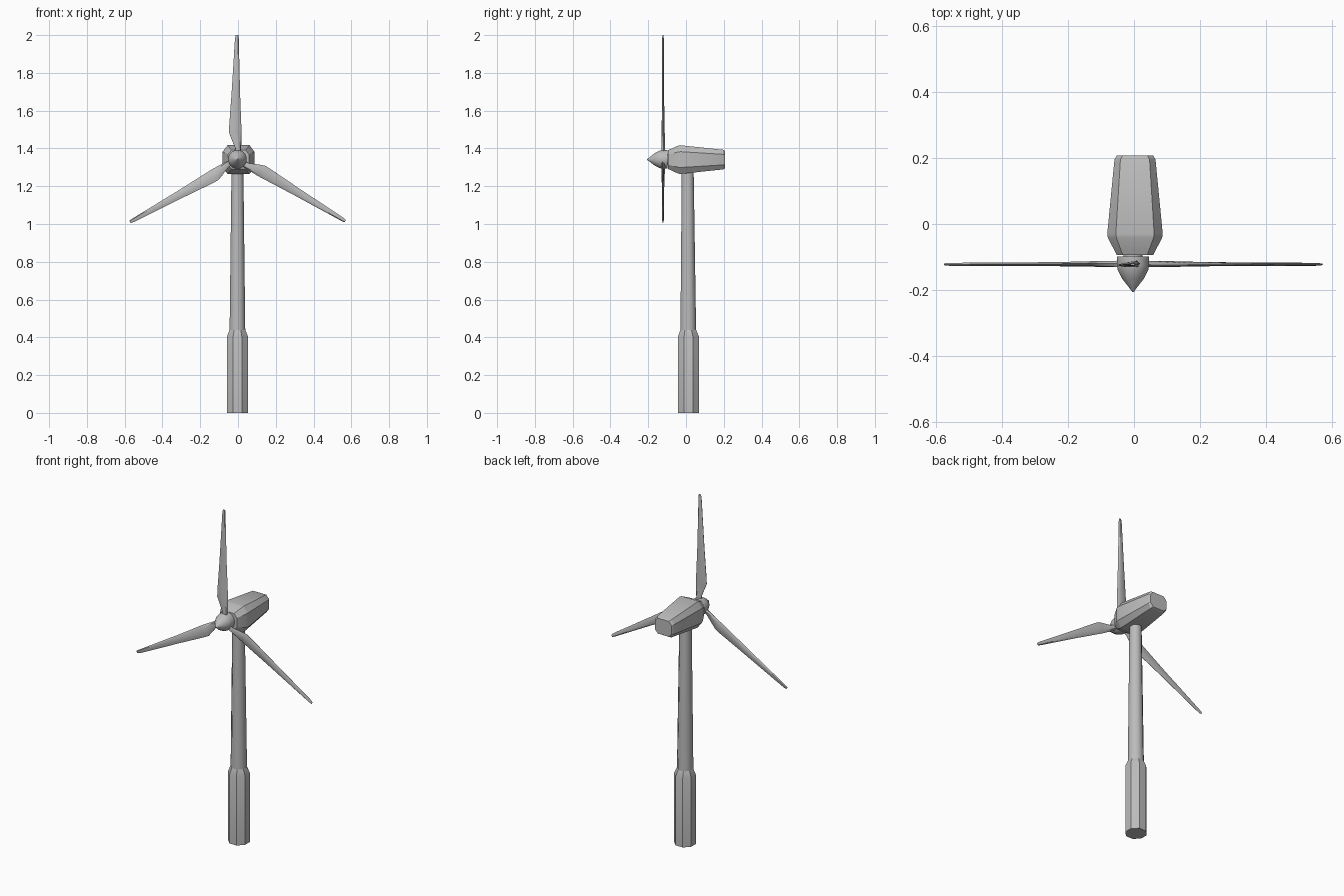
import bpy, bmesh, math
from mathutils import Matrix, Vector

cube = bpy.data.objects.get("Cube")
if cube:
    bpy.data.objects.remove(cube, do_unlink=True)

GREY = (0.5, 0.5, 0.5, 1.0)
mat = bpy.data.materials.new("light grey")
mat.use_nodes = True
mat.diffuse_color = GREY
mat.node_tree.nodes["Principled BSDF"].inputs["Base Color"].default_value = GREY


def loft(name, rings, angle):
    """Skin a list of equal-length point rings, with capped ends."""
    bm = bmesh.new()
    loops = [[bm.verts.new(p) for p in ring] for ring in rings]
    n = len(loops[0])
    for a, b in zip(loops, loops[1:]):
        for i in range(n):
            j = (i + 1) % n
            bm.faces.new((a[i], a[j], b[j], b[i]))
    bm.faces.new(loops[0][::-1])
    bm.faces.new(loops[-1])
    bmesh.ops.recalc_face_normals(bm, faces=bm.faces)
    mesh = bpy.data.meshes.new(name)
    bm.to_mesh(mesh)
    bm.free()
    obj = bpy.data.objects.new(name, mesh)
    bpy.context.collection.objects.link(obj)
    mesh.materials.append(mat)
    bpy.ops.object.select_all(action='DESELECT')
    bpy.context.view_layer.objects.active = obj
    obj.select_set(True)
    bpy.ops.object.shade_smooth_by_angle(angle=math.radians(angle))
    return obj


def circle(r, n):
    turn = math.pi / n
    return [(r * math.cos(turn * (2 * i + 1)), r * math.sin(turn * (2 * i + 1)))
            for i in range(n)]


# Tower: octagonal foot, shoulder and tapering mast
def tower_ring(r, z, y):
    return [(-0.003 + u, y + v, z) for u, v in circle(r, 8)]


loft("tower_base", [tower_ring(0.06, 0, 0.013), tower_ring(0.06, 0.405, 0.013),
                    tower_ring(0.045, 0.44, 0.012)], 30)
loft("tower_mast", [tower_ring(0.045, 0.43, 0.012), tower_ring(0.034, 1.29, 0.009)], 50)

HUB = Vector((-0.003, -0.122, 1.342))


# Nacelle: chamfered box sections swelling just behind the rotor
def nacelle_ring(y, w, h, cx, cz):
    corners = [(w, h - cz), (w - cx, h), (cx - w, h), (-w, h - cz),
               (-w, cz - h), (cx - w, -h), (w - cx, -h), (w, cz - h)]
    return [(0.003 + u, y, 1.341 + v) for u, v in corners]


loft("nacelle", [nacelle_ring(-0.094, 0.055, 0.05, 0.018, 0.022),
                 nacelle_ring(-0.042, 0.082, 0.074, 0.026, 0.034),
                 nacelle_ring(-0.03, 0.084, 0.076, 0.026, 0.034),
                 nacelle_ring(0.196, 0.062, 0.052, 0.018, 0.024),
                 nacelle_ring(0.207, 0.055, 0.045, 0.018, 0.022)], 30)


# Spinner: pointed nose on a short hub, with a shaft into the nacelle
def hub_ring(y, r):
    return [(HUB.x + u, y, HUB.z + v) for u, v in circle(r, 16)]


loft("spinner", [hub_ring(y, r) for y, r in
                 ((-0.098, 0.05), (-0.125, 0.05), (-0.14, 0.047),
                  (-0.165, 0.034), (-0.19, 0.014), (-0.206, 0.002))], 40)
loft("rotor_shaft", [hub_ring(-0.08, 0.03), hub_ring(-0.105, 0.03)], 40)

# Blades: radius, trailing edge, leading edge, thickness, twist in degrees
STATIONS = ((0.03, -0.012, 0.018, 0.02, 10), (0.06, -0.012, 0.02, 0.018, 10),
            (0.14, -0.044, 0.022, 0.015, 6), (0.17, -0.044, 0.021, 0.014, 4),
            (0.35, -0.031, 0.014, 0.011, 2), (0.64, -0.013, 0.007, 0.009, 0),
            (0.658, -0.009, 0.005, 0.006, 0))


def blade_ring(r, x0, x1, t, twist, spin):
    w, mid = x1 - x0, (x0 + x1) / 2
    section = [(0.5, 0), (0.3, 0.5), (-0.25, 0.4), (-0.5, 0.08),
               (-0.5, -0.08), (-0.25, -0.4), (0.3, -0.5)]
    roll = Matrix.Rotation(math.radians(twist), 3, 'Z')
    return [HUB + spin @ (roll @ Vector((u * w, v * t, 0)) + Vector((mid, 0, r)))
            for u, v in section]


for k, name in enumerate(("blade_top", "blade_left", "blade_right")):
    spin = Matrix.Rotation(math.radians(120 * k), 3, 'Y')
    loft(name, [blade_ring(*s, spin) for s in STATIONS], 40)
